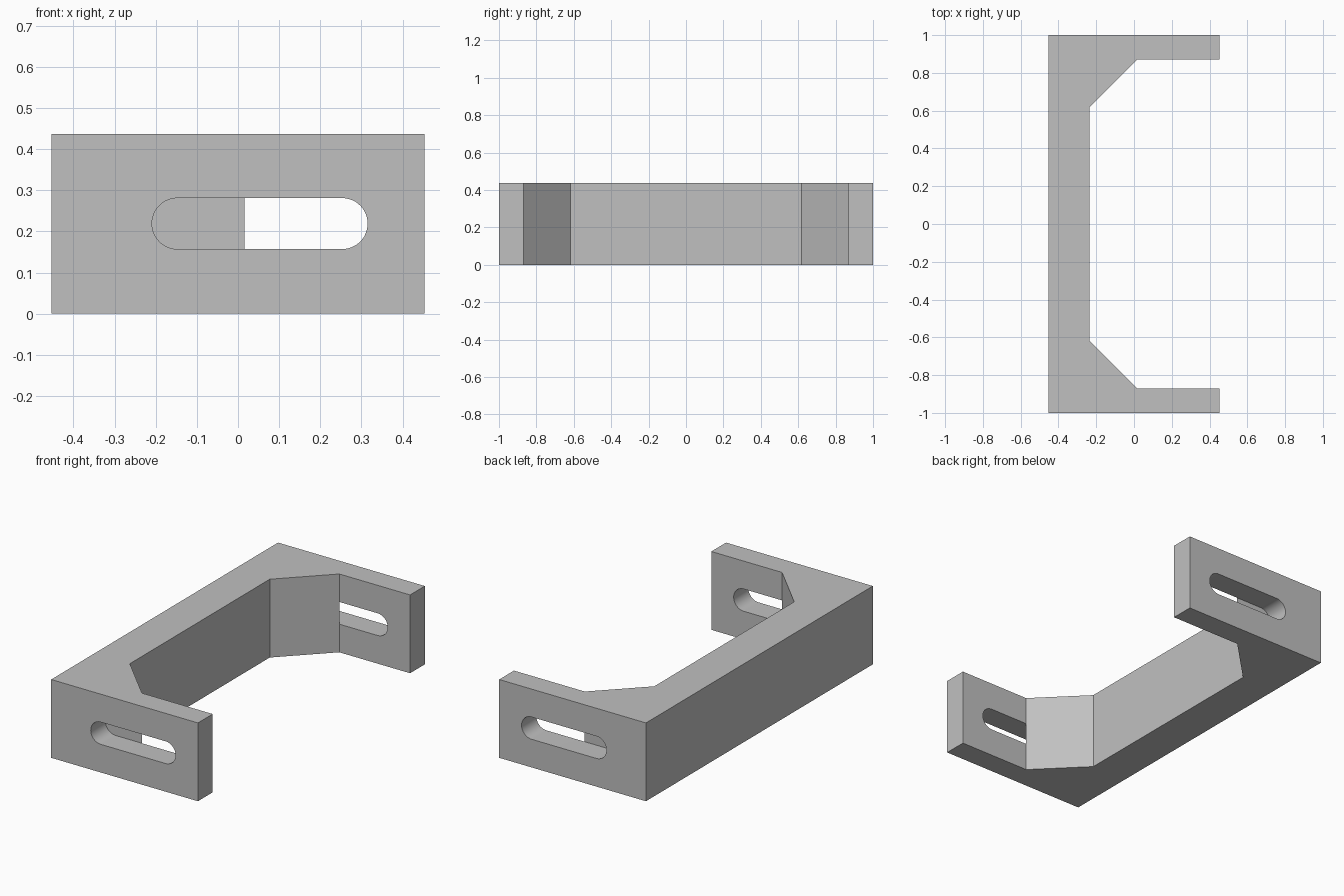
import bpy
import bmesh
import math

cube = bpy.data.objects.get("Cube")
if cube:
    bpy.data.objects.remove(cube, do_unlink=True)

HEIGHT = 0.437
HALF_X = 0.453
INNER_Y = 0.87          # inner face of each end flange
SLOT_Z = 0.219
SLOT_R = 0.062

grey = bpy.data.materials.new("bracket grey")
colour = (0.53, 0.53, 0.53, 1)
grey.use_nodes = True
grey.diffuse_color = colour
grey.node_tree.nodes["Principled BSDF"].inputs["Base Color"].default_value = colour


def prism(name, outline, offset):
    """Extrude a flat outline of 3D points along an offset."""
    bm = bmesh.new()
    face = bm.faces.new([bm.verts.new(p) for p in outline])
    new = bmesh.ops.extrude_face_region(bm, geom=[face])["geom"]
    verts = [g for g in new if isinstance(g, bmesh.types.BMVert)]
    bmesh.ops.translate(bm, verts=verts, vec=offset)
    bmesh.ops.recalc_face_normals(bm, faces=bm.faces)
    mesh = bpy.data.meshes.new(name)
    bm.to_mesh(mesh)
    bm.free()
    mesh.materials.append(grey)
    obj = bpy.data.objects.new(name, mesh)
    bpy.context.collection.objects.link(obj)
    return obj


# C-shaped bracket with sloped inner corners
half = [(-HALF_X, -1), (HALF_X, -1), (HALF_X, -INNER_Y),
        (0.016, -INNER_Y), (-0.236, -0.617)]
plan = half + [(x, -y) for x, y in reversed(half)]
bracket = prism("bracket", [(x, y, 0) for x, y in plan], (0, 0, HEIGHT))

# Rounded slots, as deep as the flanges
SEGMENTS = 24
slot = []
for centre, start in ((0.253, -math.pi / 2), (-0.147, math.pi / 2)):
    for i in range(SEGMENTS + 1):
        a = start + math.pi * i / SEGMENTS
        slot.append((centre + SLOT_R * math.cos(a), SLOT_Z + SLOT_R * math.sin(a)))

bpy.context.view_layer.objects.active = bracket
bracket.select_set(True)
for side in (-1, 1):
    cutter = prism("slot_cutter", [(x, side * INNER_Y, z) for x, z in slot],
                   (0, side * 0.3, 0))
    cutter.hide_render = True
    cut = bracket.modifiers.new("slot", 'BOOLEAN')
    cut.operation = 'DIFFERENCE'
    cut.solver = 'EXACT'
    cut.object = cutter
    bpy.ops.object.modifier_apply(modifier=cut.name)
    bpy.data.objects.remove(cutter, do_unlink=True)

# Smooth slot ends, crisp edges elsewhere
bpy.ops.object.shade_smooth_by_angle(angle=math.radians(30))
